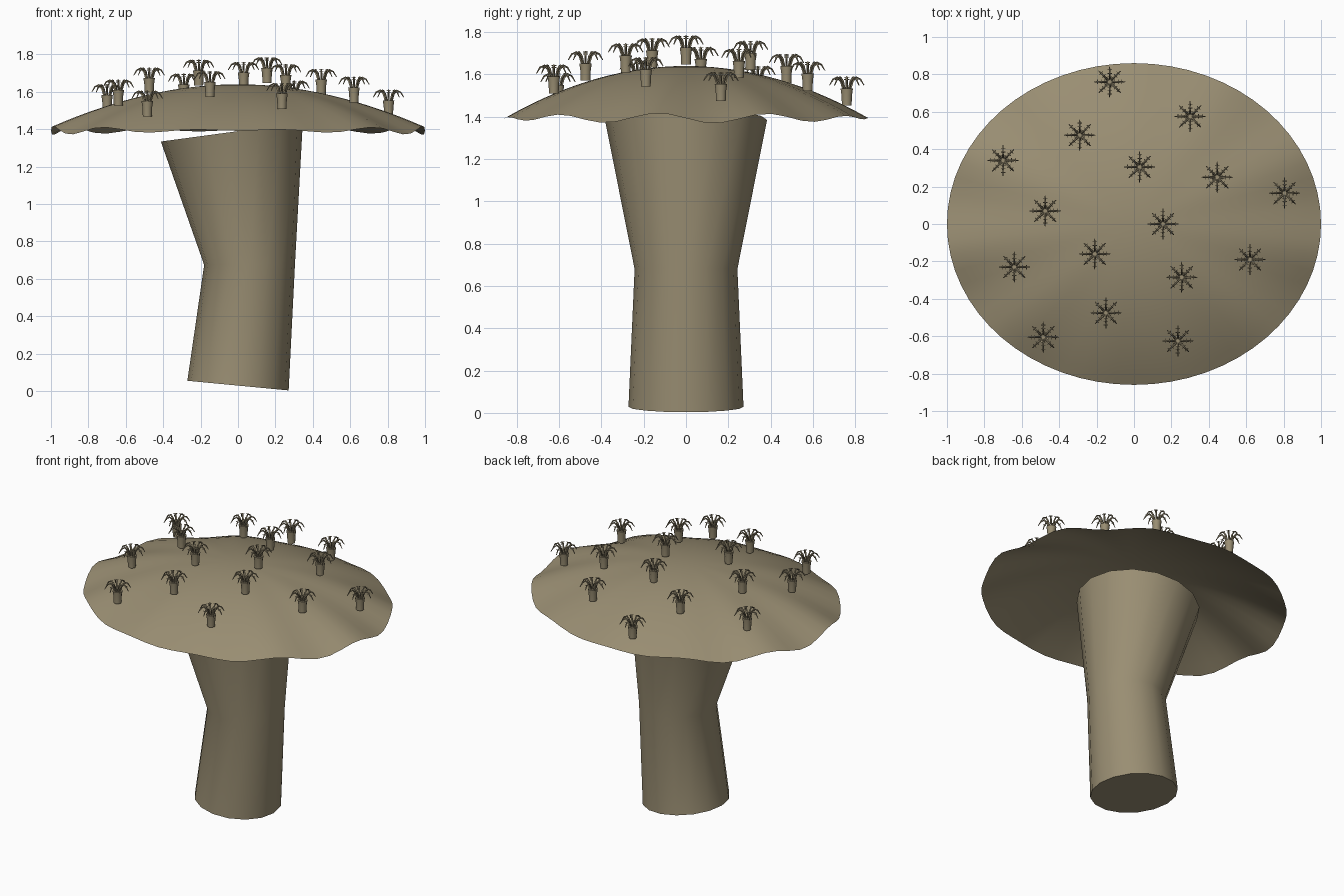
import bpy, bmesh, math
from mathutils import Vector

if "Cube" in bpy.data.objects:
    bpy.data.objects.remove(bpy.data.objects["Cube"])

mat = bpy.data.materials.new("coral_brown")
mat.diffuse_color = (0.32, 0.27, 0.17, 1)
mat.use_nodes = True
mat.node_tree.nodes["Principled BSDF"].inputs["Base Color"].default_value = mat.diffuse_color


def finish(bm, name, angle):
    bm.normal_update()
    me = bpy.data.meshes.new(name)
    bm.to_mesh(me)
    bm.free()
    ob = bpy.data.objects.new(name, me)
    bpy.context.collection.objects.link(ob)
    me.materials.append(mat)
    bpy.ops.object.select_all(action='DESELECT')
    ob.select_set(True)
    bpy.context.view_layer.objects.active = ob
    bpy.ops.object.shade_smooth_by_angle(angle=math.radians(angle))
    return ob


def tube(bm, pts, radii, sides):
    """Closed tube swept along a path, rings square to the path."""
    pts = [Vector(p) for p in pts]
    rings = []
    for i, (p, r) in enumerate(zip(pts, radii)):
        d = (pts[min(i + 1, len(pts) - 1)] - pts[max(i - 1, 0)]).normalized()
        ref = Vector((0, 1, 0)) if abs(d.y) < 0.8 else Vector((1, 0, 0))
        u = ref.cross(d).normalized()
        v = d.cross(u)
        rings.append([bm.verts.new(p + r * (math.cos(a) * u + math.sin(a) * v))
                      for a in (math.tau * k / sides for k in range(sides))])
    for a, b in zip(rings, rings[1:]):
        for k in range(sides):
            n = (k + 1) % sides
            bm.faces.new((a[k], a[n], b[n], b[k]))
    bm.faces.new(rings[0][::-1])
    bm.faces.new(rings[-1])


def cap_height(x, y):
    r2 = x * x + (y / 0.86) ** 2
    t = math.atan2(y / 0.86, x)
    wave = -0.013 * math.sin(11 * t) + 0.011 * math.cos(9 * (t + math.pi / 2))
    return 1.64 - 0.247 * r2 + wave * r2 ** 1.5


# Stalk: bent, waisted column flaring at the top
bm = bmesh.new()
tube(bm, [(0, 0, 0.029), (0.062, 0, 0.68), (-0.033, 0, 1.385)],
     [0.272, 0.243, 0.383], 16)
finish(bm, "stalk", 50)

# Cap: thin domed oval sheet with a rippled rim
bm = bmesh.new()
SEG, RINGS = 64, 14
prev = None
centre = bm.verts.new((0, 0, cap_height(0, 0)))
for i in range(1, RINGS + 1):
    r = i / RINGS
    ring = []
    for k in range(SEG):
        a = math.tau * k / SEG
        x, y = r * math.cos(a), 0.86 * r * math.sin(a)
        ring.append(bm.verts.new((x, y, cap_height(x, y))))
    for k in range(SEG):
        n = (k + 1) % SEG
        if prev is None:
            bm.faces.new((centre, ring[k], ring[n]))
        else:
            bm.faces.new((prev[k], ring[k], ring[n], prev[n]))
    prev = ring
finish(bm, "cap", 60)

# Polyps: small cups, each with eight drooping feathered tentacles
spots = [(-.13, .76), (.30, .575), (-.29, .475), (-.70, .34), (.03, .305),
         (.445, .25), (.805, .165), (-.475, .07), (.155, 0), (-.21, -.16),
         (.62, -.19), (-.64, -.23), (.255, -.285), (-.15, -.475),
         (-.485, -.605), (.235, -.625)]
arc = [(0.014, 0.085), (0.027, 0.128), (0.045, 0.146), (0.065, 0.136), (0.082, 0.108)]
for i, (x, y) in enumerate(spots):
    bm = bmesh.new()
    base = Vector((x, y, cap_height(x, y)))
    tube(bm, [base + Vector((0, 0, h)) for h in (0.012, 0.06, 0.093)],
         [0.024, 0.026, 0.031], 10)
    for k in range(8):
        a = math.tau * k / 8
        out = Vector((math.cos(a), math.sin(a), 0))
        side = Vector((-out.y, out.x, 0))
        pts = [base + out * r + Vector((0, 0, h)) for r, h in arc]
        tube(bm, pts, [0.006, 0.006, 0.0055, 0.0045, 0.002], 5)
        for p in pts[2:4]:
            tube(bm, [p - side * 0.012, p + side * 0.012], [0.002, 0.002], 3)
    finish(bm, f"polyp_{i + 1}", 50)
